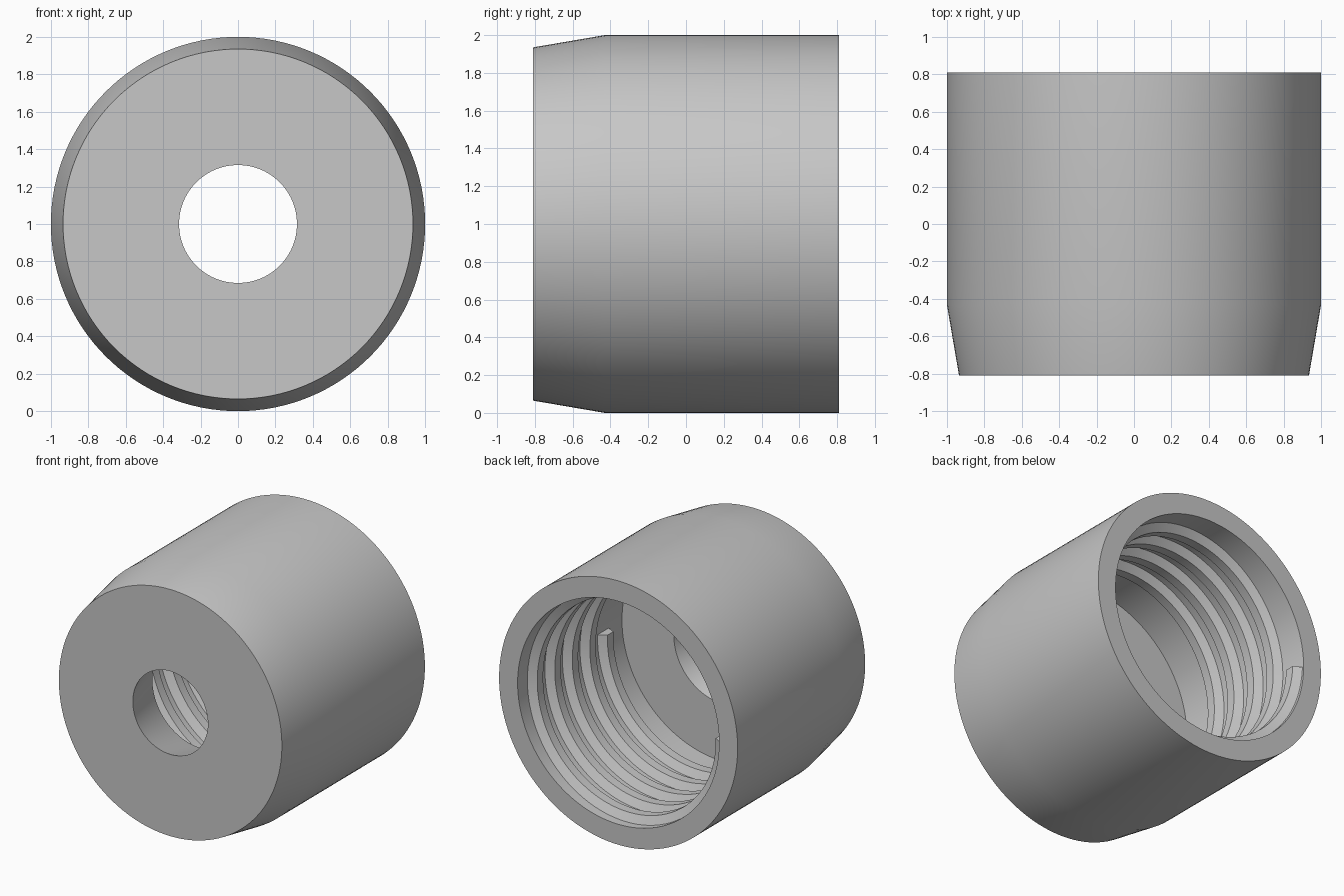
import bpy, bmesh
from math import cos, sin, pi, radians
from mathutils import Matrix, Vector

cube = bpy.data.objects.get("Cube")
if cube:
    bpy.data.objects.remove(cube, do_unlink=True)

BACK, FRONT = 0.81, -0.81      # open end and closed end
BORE = 0.845                   # cavity radius
AXIS_Z = 1.0

grey = bpy.data.materials.new("light grey")
grey.use_nodes = True
grey.diffuse_color = (0.57, 0.57, 0.57, 1)
grey.node_tree.nodes["Principled BSDF"].inputs["Base Color"].default_value = (0.57, 0.57, 0.57, 1)


def sweep(name, rings, closed):
    """Skin a list of closed cross-sections, joined end to end or capped."""
    bm = bmesh.new()
    loops = [[bm.verts.new(p) for p in ring] for ring in rings]
    pairs = list(zip(loops, loops[1:]))
    if closed:
        pairs.append((loops[-1], loops[0]))
    else:
        bm.faces.new(loops[0])
        bm.faces.new(loops[-1])
    for a, b in pairs:
        n = len(a)
        for i in range(n):
            j = (i + 1) % n
            bm.faces.new((a[i], a[j], b[j], b[i]))
    bmesh.ops.recalc_face_normals(bm, faces=bm.faces)
    mesh = bpy.data.meshes.new(name)
    bm.to_mesh(mesh)
    bm.free()
    mesh.materials.append(grey)
    obj = bpy.data.objects.new(name, mesh)
    bpy.context.collection.objects.link(obj)
    bpy.ops.object.select_all(action='DESELECT')
    obj.select_set(True)
    bpy.context.view_layer.objects.active = obj
    bpy.ops.object.shade_smooth_by_angle(angle=radians(30))
    return obj


def at(radius, y, turn):
    """Point at a radius round the axis, starting at -x and turning downward."""
    return Vector((-radius * cos(turn), y, AXIS_Z - radius * sin(turn)))


# Cap body: tapered nose, deep bore from the back, flared hole through the floor
FLOOR = -0.44
profile = [(0.315, FRONT), (0.935, FRONT), (1.0, -0.43), (1.0, BACK),
           (BORE, BACK), (BORE, FLOOR), (0.41, FLOOR)]
SEGMENTS = 128
sweep("cap_body",
      [[at(r, y, 2 * pi * i / SEGMENTS) for r, y in profile] for i in range(SEGMENTS)],
      closed=True)

# Internal thread: one blunt-ended right-handed helical ridge
PITCH, TURNS, STEPS = 0.21, 4.5, 96
ridge = [(BORE + 0.015, 0.075), (0.785, 0.035), (0.785, -0.035), (BORE + 0.015, -0.075)]
START = BACK - 0.08
sweep("internal_thread",
      [[at(r, START - PITCH * i / STEPS + dy, 2 * pi * i / STEPS) for r, dy in ridge]
       for i in range(int(TURNS * STEPS) + 1)],
      closed=False)
